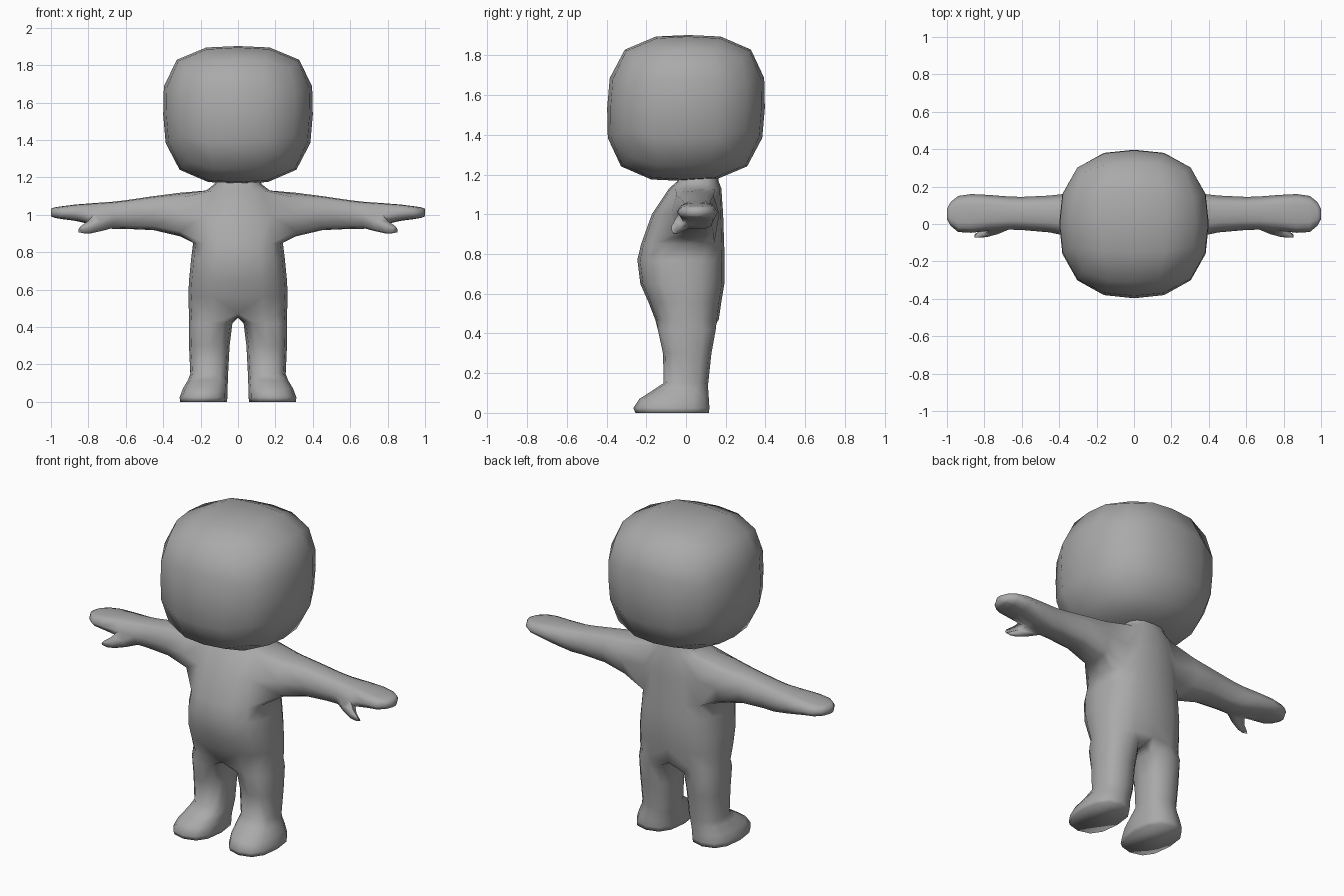
import bpy, bmesh, math

if "Cube" in bpy.data.objects:
    bpy.data.objects.remove(bpy.data.objects["Cube"])

clay = bpy.data.materials.new("grey clay")
clay.diffuse_color = (0.4, 0.4, 0.4, 1)
clay.use_nodes = True
clay.node_tree.nodes["Principled BSDF"].inputs["Base Color"].default_value = clay.diffuse_color


def spow(v, p):
    return math.copysign(abs(v) ** p, v)


def finish(bm, name):
    bmesh.ops.recalc_face_normals(bm, faces=bm.faces)
    me = bpy.data.meshes.new(name)
    bm.to_mesh(me)
    bm.free()
    me.materials.append(clay)
    for p in me.polygons:
        p.use_smooth = True
    ob = bpy.data.objects.new(name, me)
    bpy.context.collection.objects.link(ob)
    return ob


# ---- head: boxy rounded sphere from a gridded cube
bm = bmesh.new()
bmesh.ops.create_cube(bm, size=2)
bmesh.ops.subdivide_edges(bm, edges=bm.edges[:], cuts=3, use_grid_fill=True)
for v in bm.verts:
    x, y, z = (c * (0.84 if abs(c) < 0.9 else 1) for c in v.co)
    flat = abs(x) ** 2.5 + abs(y) ** 2.5
    k = (flat ** (3.1 / 2.5) + abs(z) ** 3.1) ** (-1 / 3.1)
    x, y, z = x * k, y * k, z * k
    wide = 1 + 0.03 * z
    v.co = (0.4 * x * wide, 0.397 * y + 0.012 * z, 1.535 + 0.3675 * z)
finish(bm, "head")

# ---- body: one half, mirrored
bm = bmesh.new()


def bridge(a, b, closed=True, skip=()):
    n = len(a)
    for i in range(n if closed else n - 1):
        if i not in skip:
            j = (i + 1) % n
            bm.faces.new((a[i], a[j], b[j], b[i]))


# torso levels: z, half width, front y, back y
TORSO = [(0.47, 0.262, -0.155, 0.165), (0.56, 0.266, -0.19, 0.178),
         (0.65, 0.262, -0.23, 0.193), (0.77, 0.25, -0.245, 0.195),
         (0.85, 0.24, -0.226, 0.192), (1.0, 0.225, -0.172, 0.187),
         (1.13, 0.17, -0.085, 0.178), (1.165, 0.125, -0.045, 0.165),
         (1.20, 0.12, -0.03, 0.16)]
torso = []
for z, w, f, b in TORSO:
    ring = []
    for k in range(9):
        a = math.radians(-90 + 22.5 * k)
        x = 0 if k in (0, 8) else w * spow(math.cos(a), 0.75)
        ring.append(bm.verts.new((x, (f + b) / 2 + (b - f) / 2 * spow(math.sin(a), 0.8), z)))
    torso.append(ring)
for i in range(len(torso) - 1):
    hole = range(2, 6) if i in (4, 5) else ()      # opening for the arm
    bridge(torso[i], torso[i + 1], False, hole)

# leg and foot levels: z, inner x, outer x, front y, back y
LEG = [(0.42, 0.03, 0.262, -0.142, 0.15), (0.30, 0.045, 0.262, -0.116, 0.128),
       (0.15, 0.053, 0.255, -0.112, 0.112), (0.115, 0.054, 0.268, -0.165, 0.112),
       (0.07, 0.056, 0.295, -0.235, 0.115), (0.025, 0.056, 0.312, -0.265, 0.118),
       (0.0, 0.06, 0.31, -0.255, 0.115)]
crotch = [bm.verts.new((0, y, z)) for y, z in ((0.09, 0.455), (0, 0.45), (-0.08, 0.455))]
prev = torso[0] + crotch
for z, xi, xo, f, b in LEG:
    ring = []
    for k in range(12):
        a = math.radians(-120 + 30 * k)
        ring.append(bm.verts.new(((xi + xo) / 2 + (xo - xi) / 2 * spow(math.cos(a), 0.8),
                                  (f + b) / 2 + (b - f) / 2 * spow(math.sin(a), 0.8), z)))
    bridge(prev, ring)
    prev = ring
bm.faces.new(prev)

# arm and hand sections: x, front y, back y, bottom z, top z
ARM = [(0.31, -0.075, 0.168, 0.885, 1.118), (0.45, -0.045, 0.152, 0.918, 1.10),
       (0.60, -0.032, 0.145, 0.925, 1.078), (0.67, -0.03, 0.147, 0.925, 1.07),
       (0.77, -0.036, 0.155, 0.945, 1.063), (0.87, -0.047, 0.16, 0.968, 1.055),
       (0.94, -0.043, 0.15, 0.977, 1.046), (0.98, -0.01, 0.118, 0.984, 1.04),
       (1.0, 0.025, 0.08, 0.992, 1.032)]
low, mid, top = torso[4:7]
prev = low[2:7] + [mid[6]] + top[6:1:-1] + [mid[2]]
GRID = [(-1, -1), (-.5, -1), (0, -1), (.5, -1), (1, -1), (1, 0),
        (1, 1), (.5, 1), (0, 1), (-.5, 1), (-1, 1), (-1, 0)]
for i, (x, f, b, lo, hi) in enumerate(ARM):
    ring = []
    for u, v in GRID:
        k = (abs(u) ** 2.6 + abs(v) ** 2.6) ** (-1 / 2.6)
        ring.append(bm.verts.new((x, (f + b) / 2 + (b - f) / 2 * u * k,
                                  (lo + hi) / 2 + (hi - lo) / 2 * v * k)))
    bridge(prev, ring, True, (11, 0) if i == 4 else ())
    if i == 4:                                      # thumb root on the lower front
        root = [prev[11], prev[0], prev[1], ring[1], ring[0], ring[11]]
    prev = ring
bm.faces.new(prev)

# thumb: shrinking sections pulled out of the hand
mean = sum((v.co for v in root), root[0].co * 0) / 6
prev = root
for dx, dy, dz, s in ((0.045, -0.03, -0.025, 0.72), (0.095, -0.05, -0.045, 0.52),
                      (0.118, -0.056, -0.052, 0.3)):
    ring = []
    for v in root:
        d = (v.co - mean) * s
        ring.append(bm.verts.new((mean.x + dx + d.x, mean.y + dy + d.y, mean.z + dz + d.z)))
    bridge(prev, ring)
    prev = ring
bm.faces.new(prev)

body = finish(bm, "body")
mirror = body.modifiers.new("mirror", 'MIRROR')
mirror.use_clip = True
mirror.merge_threshold = 0.001
